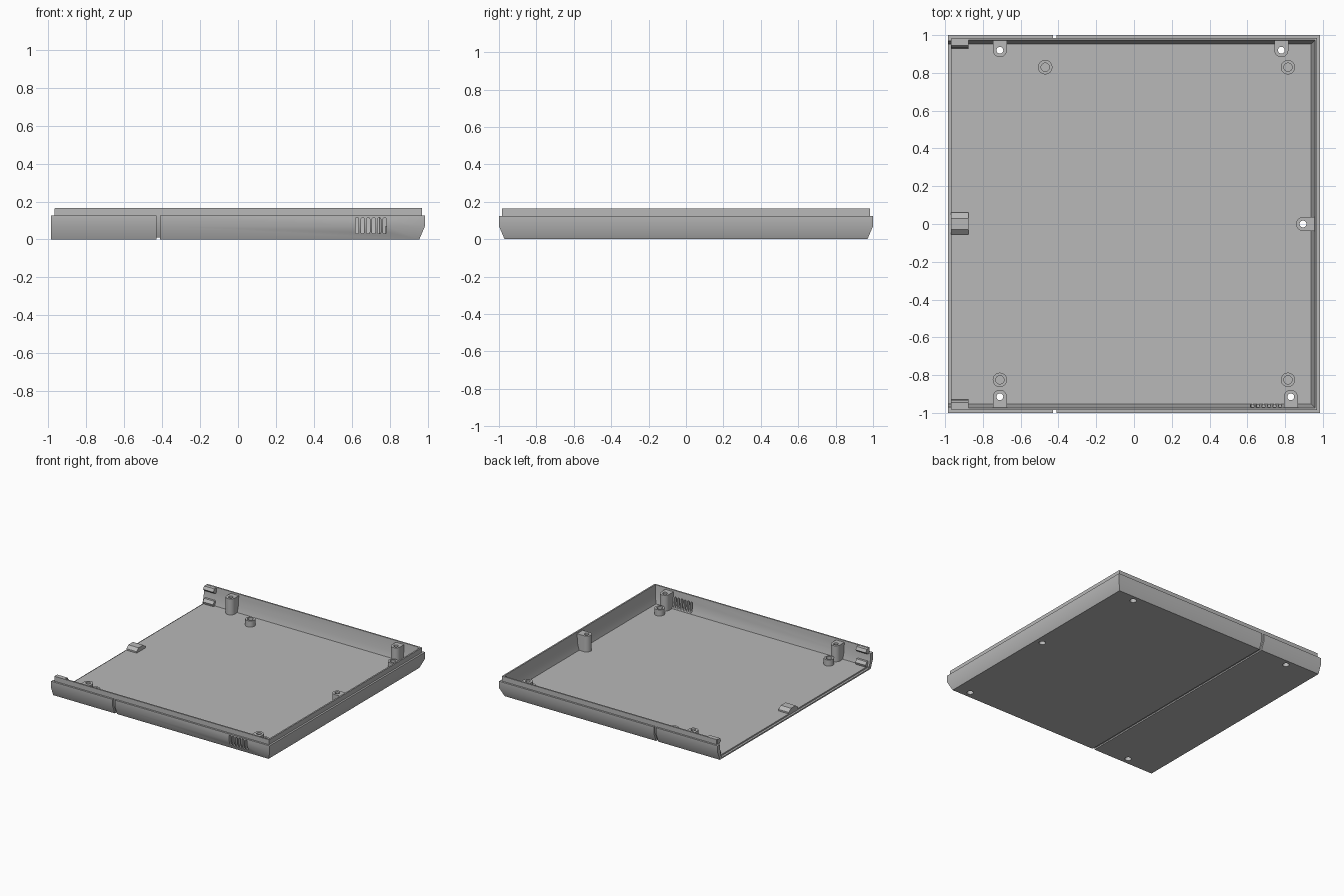
import bpy, bmesh, math

old = bpy.data.objects.get("Cube")
if old:
    bpy.data.objects.remove(old, do_unlink=True)

mat = bpy.data.materials.new("case grey")
mat.use_nodes = True
GREY = (0.48, 0.48, 0.48, 1)
mat.diffuse_color = GREY
mat.node_tree.nodes["Principled BSDF"].inputs["Base Color"].default_value = GREY

X, Y = 0.985, 1.0      # half sizes of the case
FLOOR = 0.022          # top of the floor
PLACE = {"x": lambda a, b, t: (t, a, b),
         "y": lambda a, b, t: (a, t, b),
         "z": lambda a, b, t: (a, b, t)}


def finish(name, bm):
    bmesh.ops.recalc_face_normals(bm, faces=bm.faces)
    me = bpy.data.meshes.new(name)
    bm.to_mesh(me)
    bm.free()
    me.materials.append(mat)
    ob = bpy.data.objects.new(name, me)
    bpy.context.collection.objects.link(ob)
    return ob


def loft(name, rings):
    """Closed solid through a stack of matching rings."""
    bm = bmesh.new()
    vs = [[bm.verts.new(p) for p in r] for r in rings]
    n = len(vs[0])
    for lo, hi in zip(vs, vs[1:]):
        for i in range(n):
            bm.faces.new((lo[i], lo[(i + 1) % n], hi[(i + 1) % n], hi[i]))
    bm.faces.new(vs[0])
    bm.faces.new(vs[-1])
    return finish(name, bm)


def prism(name, pts, axis, lo, hi):
    return loft(name, [[PLACE[axis](a, b, t) for a, b in pts] for t in (lo, hi)])


def rect(a0, a1, b0, b1):
    return [(a0, b0), (a1, b0), (a1, b1), (a0, b1)]


def arc(cx, cy, r, start=0, sweep=360, n=28):
    k = n if sweep == 360 else n - 1
    return [(cx + r * math.cos(math.radians(start + sweep * i / k)),
             cy + r * math.sin(math.radians(start + sweep * i / k))) for i in range(n)]


def activate(ob):
    bpy.ops.object.select_all(action='DESELECT')
    ob.select_set(True)
    bpy.context.view_layer.objects.active = ob


def cut(ob, *cutters):
    activate(ob)
    for c in cutters:
        m = ob.modifiers.new("cut", 'BOOLEAN')
        m.operation, m.solver, m.object = 'DIFFERENCE', 'EXACT', c
        bpy.ops.object.modifier_apply(modifier=m.name)
        bpy.data.objects.remove(c, do_unlink=True)


def smooth(ob):
    activate(ob)
    bpy.ops.object.shade_smooth_by_angle(angle=math.radians(30))


# Tray: outer skin, stepped lip, then the inside down to the floor
wall = [(0.03, 0), (0, 0.07), (0, 0.125), (0.015, 0.125), (0.015, 0.165),
        (0.027, 0.165), (0.035, 0.07), (0.048, FLOOR)]
tray = loft("tray", [[(x, y, z) for x, y in rect(-1.2, X - i, i - Y, Y - i)]
                     for i, z in wall])

# Open left end, with the lip and floor stepped back
cut(tray,
    prism("end_cutter", rect(-1.2, 1.2, -0.1, 0.3), "x", -1.4, -X),
    prism("lip_cutter", rect(-1.2, 1.2, 0.125, 0.3), "x", -1.4, -0.965),
    prism("sill_cutter", rect(-0.95, 0.95, 0.011, 0.3), "x", -1.4, -0.968))

# Seam groove around front, bottom and back
half = [(1.1, 0.125), (0.985, 0.125), (0.985, 0.072), (0.957, 0.011)]
seam = half + [(-y, z) for y, z in reversed(half)] + [(-1.1, -0.1), (1.1, -0.1)]
cut(tray, prism("seam_cutter", seam, "x", -0.43, -0.41))

# Vent slots through the front wall
for i in range(6):
    x = 0.627 + i * 0.0292
    slot = arc(x, 0.106, 0.009, 0, 180, 8) + arc(x, 0.039, 0.009, 180, 180, 8)
    cut(tray, prism("slot_cutter", slot, "y", -1.1, -0.92))


# Screw posts: rounded columns joined to the wall, drilled from top to bottom
def screw_post(name, x, y, toward):
    r = 0.037
    reach = (X if toward == 0 else Y) - 0.025
    c = arc(x, y, r, toward + 90, 180, 16)
    if toward == 0:
        c += [(reach, y - r), (reach, y + r)]
    else:
        edge = math.copysign(reach, y)
        c += [(c[-1][0], edge), (c[0][0], edge)]
    post = prism(name, c, "z", 0.015, 0.152)
    for ob in (post, tray):
        cut(ob, prism("drill", arc(x, y, 0.018), "z", -0.1, 0.3),
            prism("counterbore", arc(x, y, 0.025), "z", -0.1, 0.1))
    smooth(post)


screw_post("back_left_end_post", -0.71, 0.92, 90)
screw_post("back_post", 0.78, 0.92, 90)
screw_post("side_post", 0.895, 0, 0)
screw_post("front_left_end_post", -0.71, -0.915, 270)
screw_post("front_post", 0.83, -0.915, 270)
smooth(tray)

# Low ring bosses on the floor
for i, (x, y) in enumerate([(-0.47, 0.83), (0.815, 0.83), (-0.71, -0.825), (0.815, -0.825)]):
    boss = prism(f"ring_boss_{i + 1}", arc(x, y, 0.038), "z", FLOOR - 0.004, 0.072)
    cut(boss, prism("drill", arc(x, y, 0.022), "z", FLOOR + 0.002, 0.3))
    smooth(boss)

# Catches along the open end
C0, C1 = -0.968, -0.875
prism("middle_catch", [(-0.055, 0.018), (0.06, 0.018), (0.06, 0.034), (0.03, 0.056),
                       (-0.03, 0.056), (-0.055, 0.034)], "x", C0, C1)
for s, side in ((1, "back"), (-1, "front")):
    low = [(0.962, 0.02), (0.935, 0.02), (0.928, 0.04), (0.945, 0.062), (0.966, 0.062)]
    high = [(0.98, 0.12), (0.955, 0.12), (0.932, 0.14), (0.945, 0.163), (0.98, 0.163)]
    prism(side + "_lower_catch", [(s * y, z) for y, z in low], "x", C0, C1)
    prism(side + "_upper_catch", [(s * y, z) for y, z in high], "x", C0, C1)
